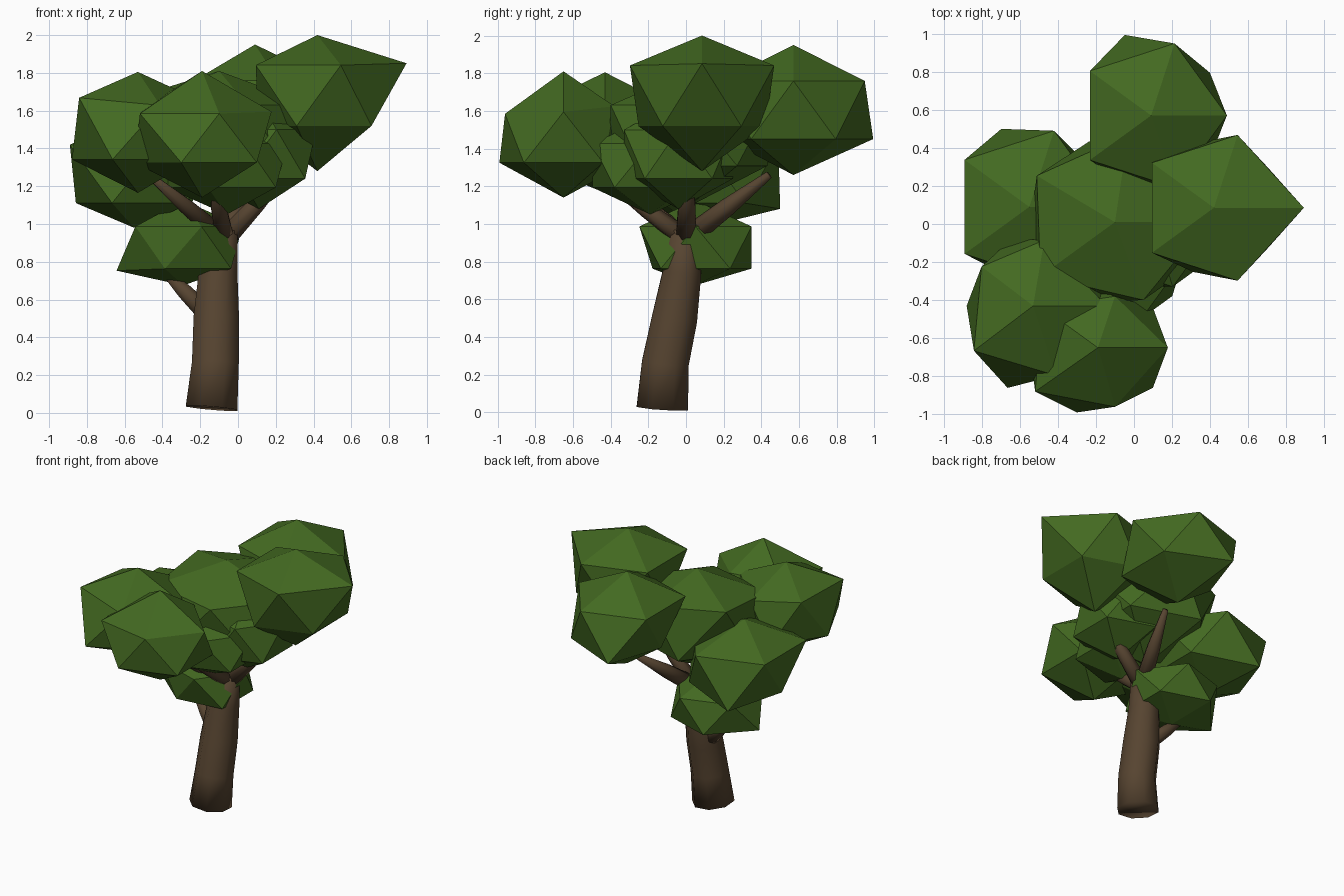
import bpy, bmesh, math
from mathutils import Vector

cube = bpy.data.objects.get("Cube")
if cube:
    bpy.data.objects.remove(cube, do_unlink=True)


def make_material(name, rgb):
    mat = bpy.data.materials.new(name)
    mat.use_nodes = True
    mat.diffuse_color = (*rgb, 1)
    mat.node_tree.nodes["Principled BSDF"].inputs["Base Color"].default_value = (*rgb, 1)
    return mat


bark = make_material("bark brown", (0.094, 0.058, 0.03))
leaf = make_material("leaf green", (0.056, 0.142, 0.015))


def add_object(name, bm, mat, smooth):
    bmesh.ops.recalc_face_normals(bm, faces=bm.faces)
    for face in bm.faces:
        face.smooth = smooth
    mesh = bpy.data.meshes.new(name)
    bm.to_mesh(mesh)
    bm.free()
    mesh.materials.append(mat)
    bpy.context.collection.objects.link(bpy.data.objects.new(name, mesh))


def limb(name, path, sides=8):
    """Tapered tube through (point, radius) pairs."""
    bm = bmesh.new()
    points = [Vector(p) for p, r in path]
    rings = []
    for i, (p, radius) in enumerate(path):
        tangent = (points[min(i + 1, len(points) - 1)] - points[max(i - 1, 0)]).normalized()
        side = Vector((0, 1, 0)).cross(tangent).normalized()
        up = tangent.cross(side)
        ring = []
        for k in range(sides):
            a = math.tau * (k + 0.5) / sides
            ring.append(bm.verts.new(points[i] + radius * (side * math.cos(a) + up * math.sin(a))))
        rings.append(ring)
    for low, high in zip(rings, rings[1:]):
        for k in range(sides):
            n = (k + 1) % sides
            bm.faces.new((low[k], low[n], high[n], high[k]))
    bm.faces.new(rings[0])
    bm.faces.new(rings[-1])
    add_object(name, bm, bark, True)


# Corner directions of a clump, for pulling single corners
TOP = (0, 0, 1)
BOTTOM = (0, 0, -1)
LOW_RIGHT = (-0.89, 0, -0.45)
LOW_BACK = (-0.28, 0.85, -0.45)
LOW_FRONT = (-0.28, -0.85, -0.45)
HIGH_LEFT = (0.89, 0, 0.45)
HIGH_FRONT = (0.28, -0.85, 0.45)
HIGH_BACK = (0.28, 0.85, 0.45)
HIGH_FRONT_RIGHT = (-0.72, -0.53, 0.45)
HIGH_BACK_RIGHT = (-0.72, 0.53, 0.45)


def leaf_clump(name, centre, radius, height, lower=1.0, lift=0.0, pulls=()):
    """Faceted clump; lower scales the bottom ring, lift raises both rings,
    pulls move single corners."""
    bm = bmesh.new()
    bmesh.ops.create_icosphere(bm, subdivisions=1, radius=1)
    moves = [(max(bm.verts, key=lambda v: v.co.dot(Vector(d))), Vector(offset))
             for d, offset in pulls]
    for v in bm.verts:
        spread = radius * (lower if v.co.z < 0 else 1)
        rise = lift if abs(v.co.z) < 0.9 else 0
        v.co = Vector(centre) + Vector((v.co.x * spread, v.co.y * spread,
                                        v.co.z * height + rise))
    for v, offset in moves:
        v.co += offset
    add_object(name, bm, leaf, False)


# Trunk, leaning gently back as it rises
limb("trunk", [((-0.14, -0.125, 0.025), 0.148), ((-0.12, -0.11, 0.26), 0.134),
               ((-0.115, -0.06, 0.5), 0.13), ((-0.105, -0.02, 0.75), 0.11),
               ((-0.07, -0.005, 0.97), 0.075)])

# Branches: name, start, end, thickness
fork = (-0.07, 0, 0.92)
for name, start, end, thick in [
    ("low_branch", (-0.16, -0.04, 0.52), (-0.4, 0.05, 0.76), 0.055),
    ("front_right_branch", fork, (-0.46, -0.4, 1.25), 0.055),
    ("front_branch", fork, (-0.13, -0.42, 1.23), 0.055),
    ("back_branch", fork, (0.09, 0.44, 1.26), 0.06),
    ("left_branch", fork, (0.27, 0.01, 1.29), 0.06),
]:
    a, b = Vector(start), Vector(end)
    limb(name, [(a, thick), (a.lerp(b, 0.5), thick * 0.8), (b, thick * 0.35)])

# Outer foliage
leaf_clump("left_top_leaves", (0.42, 0.085, 1.64), 0.45, 0.36, 0.88, 0.04,
           [(HIGH_LEFT, (0.07, 0, 0.01)), (LOW_RIGHT, (0.04, 0, 0))])
leaf_clump("back_leaves", (0.09, 0.57, 1.605), 0.445, 0.345, 0.96, 0,
           [(LOW_RIGHT, (0.1, 0, 0)), (LOW_BACK, (-0.02, 0.06, 0))])
leaf_clump("front_leaves", (-0.19, -0.65, 1.475), 0.4, 0.335, 1.0, 0,
           [(HIGH_FRONT_RIGHT, (-0.04, -0.02, -0.04)), (HIGH_LEFT, (0.01, 0, -0.03)),
            (HIGH_FRONT, (-0.02, 0.03, -0.04)), (HIGH_BACK, (-0.02, -0.07, 0))])
leaf_clump("front_right_leaves", (-0.53, -0.43, 1.485), 0.43, 0.32, 0.96, 0,
           [(LOW_FRONT, (-0.02, -0.08, 0)), (HIGH_FRONT_RIGHT, (0, -0.01, 0.04)),
            (HIGH_BACK_RIGHT, (0.04, -0.02, 0.02)), (LOW_RIGHT, (0.02, 0, 0)),
            (HIGH_BACK, (-0.06, -0.02, 0))])
leaf_clump("back_right_leaves", (-0.55, 0.09, 1.265), 0.47, 0.345, 0.9, 0,
           [(LOW_RIGHT, (0.07, 0, 0)), (LOW_BACK, (-0.03, 0.05, -0.03)),
            (BOTTOM, (0, 0, 0.06)), (TOP, (0, 0, -0.03))])
leaf_clump("low_leaves", (-0.29, 0.05, 0.875), 0.35, 0.25, 1.0, 0,
           [(LOW_RIGHT, (-0.04, 0, -0.01)), (BOTTOM, (0, 0, 0.05)), (LOW_FRONT, (0, 0.07, 0))])

# Inner foliage
leaf_clump("centre_leaves", (-0.1, 0.01, 1.45), 0.54, 0.36, 0.92, 0.02,
           [(HIGH_BACK_RIGHT, (-0.02, -0.04, 0.05)), (HIGH_BACK, (-0.08, 0, 0.05)),
            (HIGH_FRONT, (0, 0.05, 0))])
leaf_clump("inner_front_leaves", (-0.06, -0.19, 1.31), 0.36, 0.26)
leaf_clump("inner_left_leaves", (0.11, -0.04, 1.37), 0.34, 0.29)
